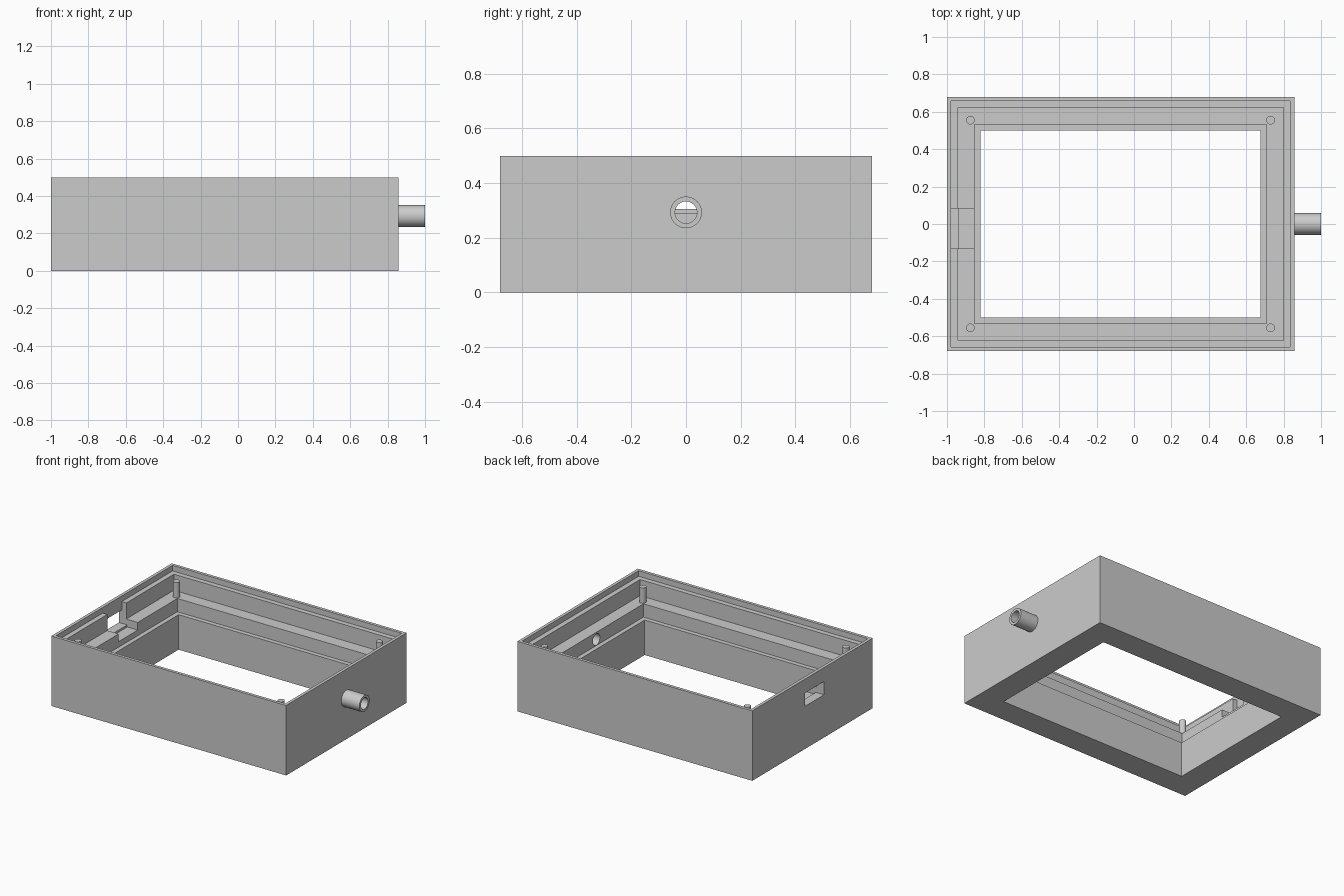
import bpy, bmesh, math
from mathutils import Matrix

cube = bpy.data.objects.get("Cube")
if cube:
    bpy.data.objects.remove(cube, do_unlink=True)

X0, X1, Y1, H = -1.0, 0.857, 0.68, 0.5   # outer box limits
PORT_Z = 0.293                           # height of the side tube
BORE = 0.04

grey = bpy.data.materials.new("plain grey")
grey.use_nodes = True
grey.diffuse_color = (0.6, 0.6, 0.6, 1)
grey.node_tree.nodes["Principled BSDF"].inputs["Base Color"].default_value = (0.6, 0.6, 0.6, 1)


def finish(name, bm):
    bmesh.ops.recalc_face_normals(bm, faces=bm.faces)
    mesh = bpy.data.meshes.new(name)
    bm.to_mesh(mesh)
    bm.free()
    mesh.materials.append(grey)
    obj = bpy.data.objects.new(name, mesh)
    bpy.context.collection.objects.link(obj)
    return obj


def bridge(bm, rings):
    """Join consecutive rings, closing the last one onto the first."""
    for a, b in zip(rings, rings[1:] + rings[:1]):
        n = len(a)
        for i in range(n):
            j = (i + 1) % n
            bm.faces.new((a[i], a[j], b[j], b[i]))


def activate(obj):
    bpy.ops.object.select_all(action='DESELECT')
    obj.select_set(True)
    bpy.context.view_layer.objects.active = obj


def box(name, x, y, z):
    bm = bmesh.new()
    size = [b - a for a, b in (x, y, z)]
    mid = [(a + b) / 2 for a, b in (x, y, z)]
    bmesh.ops.create_cube(bm, size=1, matrix=Matrix.Translation(mid) @ Matrix.Diagonal((*size, 1)))
    return finish(name, bm)


def cylinder(name, radius, depth, matrix, segments=32):
    bm = bmesh.new()
    bmesh.ops.create_cone(bm, cap_ends=True, segments=segments, radius1=radius,
                          radius2=radius, depth=depth, matrix=matrix)
    return finish(name, bm)


def smooth(obj):
    activate(obj)
    bpy.ops.object.shade_smooth_by_angle(angle=math.radians(35))


def cut(obj, cutter):
    cutter.hide_render = True
    mod = obj.modifiers.new("cut", 'BOOLEAN')
    mod.operation, mod.solver, mod.object = 'DIFFERENCE', 'EXACT', cutter
    activate(obj)
    bpy.ops.object.modifier_apply(modifier=mod.name)
    bpy.data.objects.remove(cutter, do_unlink=True)


# Case: a stepped wall section (inset, height) carried around the rectangle
section = [(0, 0), (0, H), (0.022, H), (0.022, 0.46), (0.058, 0.46), (0.058, 0.345),
           (0.148, 0.345), (0.148, 0.25), (0.18, 0.25), (0.18, 0)]
bm = bmesh.new()
rings = []
for d, z in section:
    x0, x1, y = X0 + d, X1 - d, Y1 - d
    rings.append([bm.verts.new(c) for c in ((x0, -y, z), (x1, -y, z), (x1, y, z), (x0, y, z))])
bridge(bm, rings)
case = finish("case", bm)

# Socket notch behind the rim, its lower inner floor, and the window through the wall
slot = (-0.131, 0.084)
cut(case, box("notch_cutter", (X0 + 0.022, -0.8), slot, (0.305, 0.48)))
cut(case, box("floor_cutter", (-0.935, -0.8), slot, (0.29, 0.48)))
cut(case, box("window_cutter", (-1.1, -0.96), slot, (0.305, 0.4)))

# Bore for the tube through the opposite wall
turn = Matrix.Rotation(math.pi / 2, 4, 'Y')
cut(case, cylinder("bore_cutter", BORE, 0.4, Matrix.Translation((X1 - 0.08, 0, PORT_Z)) @ turn, 48))
smooth(case)

# Outlet tube
bm = bmesh.new()
rings = []
for x, r in ((X1, 0.058), (1.0, 0.058), (1.0, BORE), (X1, BORE)):
    angles = [2 * math.pi * i / 48 for i in range(48)]
    rings.append([bm.verts.new((x, r * math.cos(a), PORT_Z + r * math.sin(a))) for a in angles])
bridge(bm, rings)
smooth(finish("outlet_tube", bm))

# Locating pins on the upper shelf
for side, x in (("right", -0.875), ("left", 0.73)):
    for end, y in (("front", -0.555), ("back", 0.555)):
        pin = cylinder(f"pin_{end}_{side}", 0.023, 0.115, Matrix.Translation((x, y, 0.3975)))
        smooth(pin)
